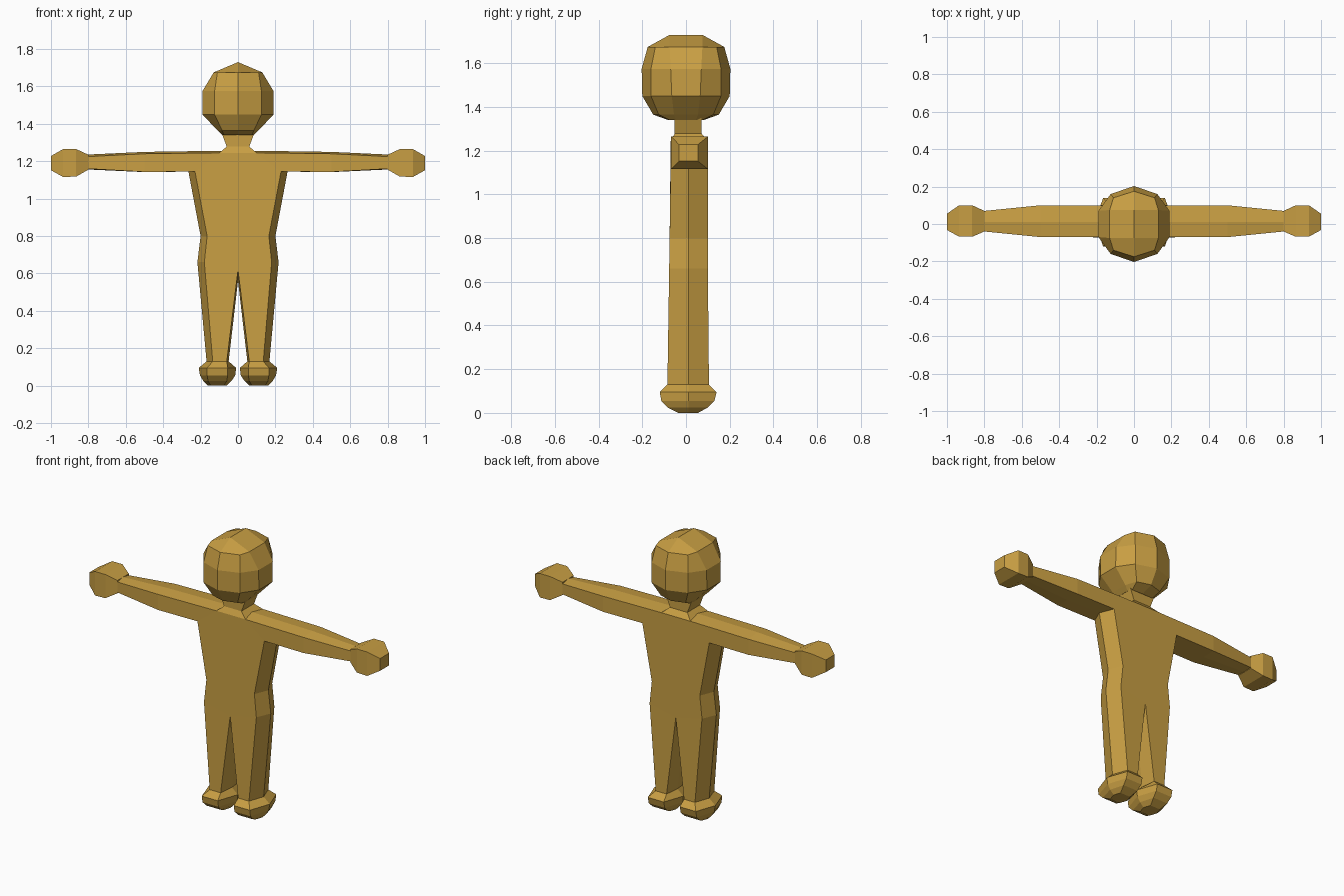
import bpy, bmesh

if "Cube" in bpy.data.objects:
    bpy.data.objects.remove(bpy.data.objects["Cube"])

tan = bpy.data.materials.new("ochre")
tan.diffuse_color = (0.58, 0.345, 0.056, 1)
tan.use_nodes = True
tan.node_tree.nodes["Principled BSDF"].inputs["Base Color"].default_value = tan.diffuse_color


def finish(name, bm, mirrored=False):
    """Turn a bmesh into a flat shaded object, optionally mirrored over x = 0."""
    if mirrored:
        bmesh.ops.mirror(bm, geom=bm.verts[:] + bm.edges[:] + bm.faces[:],
                         axis='X', merge_dist=0.0005)
    bmesh.ops.remove_doubles(bm, verts=bm.verts[:], dist=0.0005)
    bmesh.ops.recalc_face_normals(bm, faces=bm.faces[:])
    me = bpy.data.meshes.new(name)
    bm.to_mesh(me)
    bm.free()
    me.materials.append(tan)
    ob = bpy.data.objects.new(name, me)
    bpy.context.collection.objects.link(ob)
    return ob


def loft(name, rings, mirrored=False):
    """Skin a stack of equal-length rings and cap both ends."""
    bm = bmesh.new()
    loops = [[bm.verts.new(p) for p in r] for r in rings]
    n = len(loops[0])
    for a, b in zip(loops, loops[1:]):
        for i in range(n):
            j = (i + 1) % n
            bm.faces.new((a[i], a[j], b[j], b[i]))
    bm.faces.new(loops[0])
    bm.faces.new(loops[-1])
    return finish(name, bm, mirrored)


# Body, arms and legs: half outline as (flat x, flat z, ridge x, ridge z, front y, back y)
outline = [
    (0.00, 1.245, 0.00, 1.256, -0.07, 0.10),
    (0.10, 1.245, 0.10, 1.256, -0.07, 0.10),
    (0.50, 1.24, 0.50, 1.25, -0.07, 0.10),
    (0.80, 1.225, 0.80, 1.236, -0.04, 0.07),
    (0.80, 1.16, 0.80, 1.156, -0.04, 0.07),
    (0.50, 1.143, 0.50, 1.142, -0.07, 0.10),
    (0.23, 1.145, 0.265, 1.145, -0.07, 0.10),
    (0.165, 0.80, 0.20, 0.80, -0.075, 0.10),
    (0.18, 0.66, 0.217, 0.66, -0.077, 0.10),
    (0.135, 0.13, 0.168, 0.13, -0.085, 0.105),
    (0.06, 0.13, 0.05, 0.13, -0.085, 0.105),
    (0.00, 0.62, 0.00, 0.56, -0.077, 0.10),
]
bm = bmesh.new()
front = [bm.verts.new((p[0], p[4], p[1])) for p in outline]
ridge = [bm.verts.new((p[2], 0.012, p[3])) for p in outline]
back = [bm.verts.new((p[0], p[5], p[1])) for p in outline]
for i in range(len(outline) - 1):
    for a, b in ((front, ridge), (ridge, back)):
        bm.faces.new((a[i], a[i + 1], b[i + 1], b[i]))
for side in (front, back):
    for panel in ((0, 1, 6, 7, 8, 11), (1, 2, 5, 6), (2, 3, 4, 5), (8, 9, 10, 11)):
        bm.faces.new([side[k] for k in panel])
finish("body", bm, True)

# Hands: square sections along the arm
hand = [(0.80, -0.04, 0.07, 1.155, 1.235), (0.865, -0.068, 0.10, 1.118, 1.265),
        (0.935, -0.068, 0.10, 1.116, 1.265), (1.0, -0.032, 0.055, 1.152, 1.228)]
loft("hands", [[(x, y0, z0), (x, y1, z0), (x, y1, z1), (x, y0, z1)]
               for x, y0, y1, z0, z1 in hand], True)

# Feet: six-sided sections (z, inner ridge, inner, outer, outer ridge, front, back)
foot = [(0.13, 0.05, 0.06, 0.135, 0.168, -0.085, 0.105),
        (0.095, 0.01, 0.055, 0.165, 0.21, -0.12, 0.14),
        (0.055, 0.015, 0.055, 0.165, 0.203, -0.113, 0.13),
        (0.025, 0.035, 0.06, 0.16, 0.185, -0.085, 0.10),
        (0.0, 0.06, 0.075, 0.145, 0.16, -0.035, 0.055)]
loft("feet", [[(a, 0.012, z), (b, f, z), (c, f, z), (d, 0.012, z), (c, k, z), (b, k, z)]
              for z, a, b, c, d, f, k in foot], True)

# Neck: flared square sections
neck = [(1.245, 0.10, -0.07, 0.10), (1.278, 0.06, -0.052, 0.072), (1.37, 0.095, -0.052, 0.072)]
loft("neck", [[(-x, a, z), (x, a, z), (x, b, z), (-x, b, z)] for z, x, a, b in neck])


# Head: ten-sided sections (z, centre y, corner x, corner y, side x, side y)
def head_ring(z, cy, dx, dy, sx, sy):
    right = [(0, -cy), (dx, -dy), (sx, -sy), (sx, sy), (dx, dy), (0, cy)]
    left = [(-x, y) for x, y in right[4:0:-1]]
    return [(x, y, z) for x, y in right + left]


head = [(1.34, 0.08, 0.075, 0.075, 0.085, 0.045),
        (1.365, 0.15, 0.085, 0.125, 0.11, 0.055),
        (1.45, 0.20, 0.125, 0.16, 0.19, 0.065),
        (1.575, 0.203, 0.125, 0.16, 0.19, 0.07),
        (1.675, 0.175, 0.11, 0.14, 0.13, 0.075)]
bm = bmesh.new()
loops = [[bm.verts.new(p) for p in head_ring(*h)] for h in head]
for a, b in zip(loops, loops[1:]):
    for i in range(10):
        j = (i + 1) % 10
        bm.faces.new((a[i], a[j], b[j], b[i]))
bm.faces.new(loops[0])
# Crown: short ridge running front to back
t = loops[-1]
f, k = bm.verts.new((0, -0.075, 1.73)), bm.verts.new((0, 0.075, 1.73))
for face in ((t[0], t[1], t[2], f), (t[2], t[3], k, f), (t[3], t[4], t[5], k),
             (t[5], t[6], t[7], k), (t[7], t[8], f, k), (t[8], t[9], t[0], f)):
    bm.faces.new(face)
finish("head", bm)
